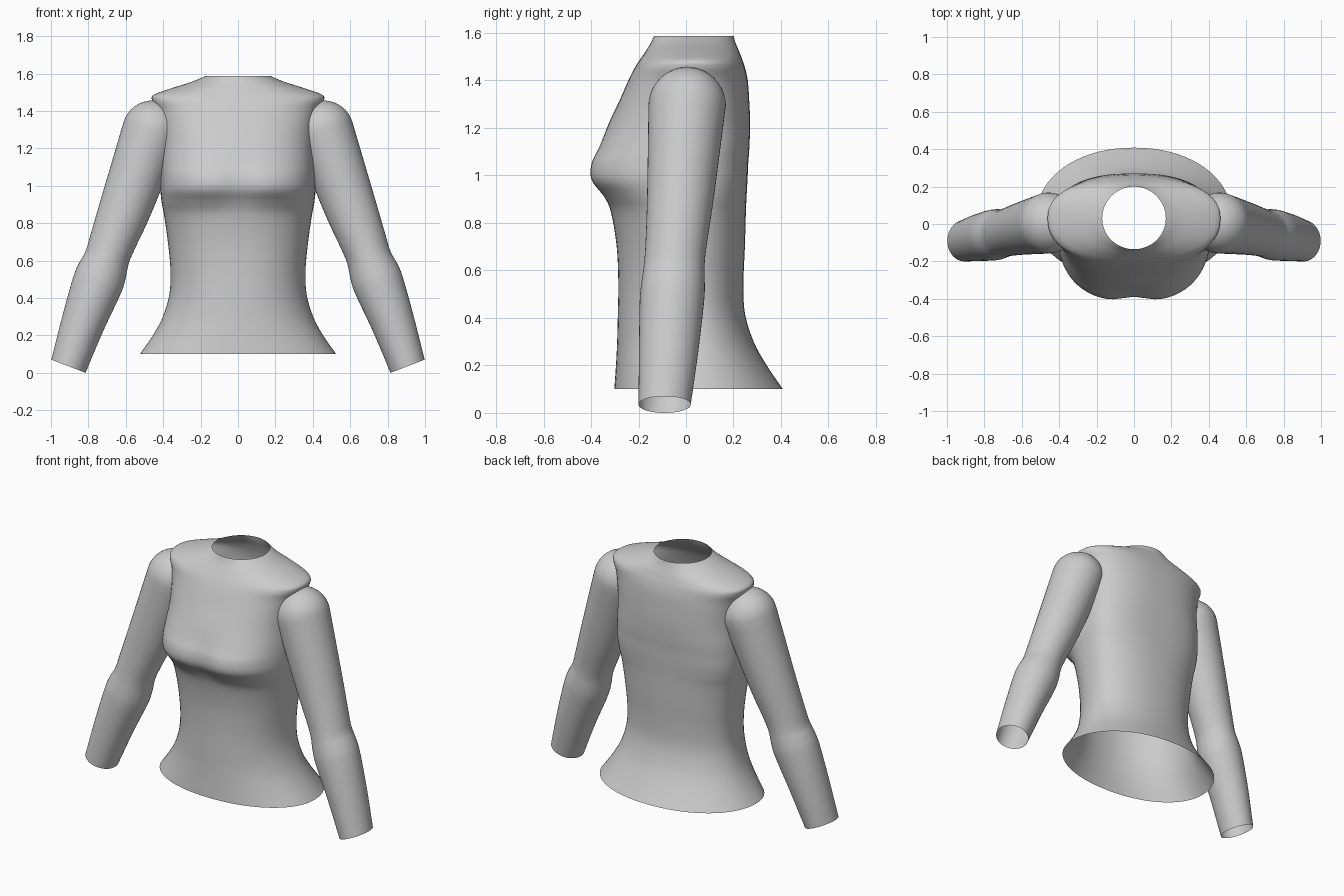
import bpy, bmesh
from math import sin, cos, pi, exp, copysign
from mathutils import Vector

if "Cube" in bpy.data.objects:
    bpy.data.objects.remove(bpy.data.objects["Cube"])


def resample(rows, steps):
    """Catmull-Rom interpolation through rows of numbers."""
    out = []
    for i in range(len(rows) - 1):
        p0, p1 = rows[max(i - 1, 0)], rows[i]
        p2, p3 = rows[i + 1], rows[min(i + 2, len(rows) - 1)]
        for s in range(steps):
            t = s / steps
            out.append([0.5 * (2 * b + (c - a) * t + (2 * a - 5 * b + 4 * c - d) * t * t
                               + (3 * b - a - 3 * c + d) * t ** 3)
                        for a, b, c, d in zip(p0, p1, p2, p3)])
    return out + [list(rows[-1])]


def loft(name, rings, cap_start=False):
    """Skin a list of rings with an equal point count."""
    bm = bmesh.new()
    loops = [[bm.verts.new(p) for p in ring] for ring in rings]
    n = len(loops[0])
    for a, b in zip(loops, loops[1:]):
        for i in range(n):
            j = (i + 1) % n
            bm.faces.new((a[i], a[j], b[j], b[i]))
    if cap_start:
        bm.faces.new(loops[0])
    bmesh.ops.recalc_face_normals(bm, faces=bm.faces)
    for f in bm.faces:
        f.smooth = True
    me = bpy.data.meshes.new(name)
    bm.to_mesh(me)
    bm.free()
    ob = bpy.data.objects.new(name, me)
    bpy.context.collection.objects.link(ob)
    return ob


def spow(v, e):
    return copysign(abs(v) ** e, v)


# Bodice: z, half width, front y, back y, squareness, bust split depth
body = [
    (0.10, 0.525, -0.302, 0.408, 2.1, 0),
    (0.20, 0.455, -0.295, 0.34, 2.1, 0),
    (0.30, 0.402, -0.29, 0.285, 2.1, 0),
    (0.42, 0.367, -0.287, 0.248, 2.15, 0),
    (0.55, 0.361, -0.285, 0.242, 2.2, 0),
    (0.70, 0.375, -0.292, 0.248, 2.25, 0),
    (0.84, 0.395, -0.315, 0.252, 2.35, 0),
    (0.91, 0.408, -0.352, 0.255, 2.5, 0.01),
    (0.98, 0.415, -0.408, 0.259, 2.6, 0.025),
    (1.05, 0.416, -0.408, 0.262, 2.6, 0.022),
    (1.12, 0.414, -0.372, 0.267, 2.6, 0.01),
    (1.22, 0.411, -0.325, 0.270, 2.5, 0),
    (1.32, 0.416, -0.278, 0.266, 2.5, 0),
    (1.40, 0.434, -0.243, 0.26, 2.4, 0),
    (1.455, 0.459, -0.215, 0.248, 2.4, 0),
    (1.485, 0.452, -0.196, 0.238, 2.3, 0),
    (1.515, 0.375, -0.175, 0.227, 2.2, 0),
    (1.555, 0.25, -0.15, 0.21, 2.0, 0),
    (1.588, 0.17, -0.135, 0.20, 2.0, 0),
]
rings = []
for z, hw, yf, yb, sq, dip in resample(body, 5):
    ring = []
    for k in range(72):
        a = 2 * pi * k / 72
        x = hw * spow(cos(a), 2 / sq)
        s = spow(sin(a), 2 / sq)
        y = 0.03 + s * ((yb - 0.03) if s > 0 else (0.03 - yf))
        if s < 0:
            y += dip * exp(-(x / 0.09) ** 2)
        ring.append((x, y, z))
    rings.append(ring)
loft("bodice", rings)

# Sleeve: outer x, outer z, inner x, inner z, front y, back y
arm = [
    (0.612, 1.34, 0.303, 1.25, -0.158, 0.168),
    (0.727, 0.95, 0.46, 0.86, -0.164, 0.117),
    (0.788, 0.74, 0.548, 0.67, -0.171, 0.087),
    (0.815, 0.65, 0.584, 0.585, -0.178, 0.078),
    (0.848, 0.59, 0.602, 0.50, -0.188, 0.079),
    (0.88, 0.515, 0.628, 0.42, -0.195, 0.076),
    (0.94, 0.30, 0.722, 0.22, -0.198, 0.052),
    (0.998, 0.07, 0.815, 0.0, -0.20, 0.02),
]


def arm_ring(row, shrink=1.0, lift=0.0):
    ox, oz, ix, iz, yf, yb = row
    centre = Vector(((ox + ix) / 2, (yf + yb) / 2, (oz + iz) / 2))
    across = Vector((ox - ix, 0, oz - iz)) / 2
    centre += Vector((-across.z, 0, across.x)) * lift
    return [centre + shrink * (across * cos(a) + Vector((0, (yb - yf) / 2 * sin(a), 0)))
            for a in (2 * pi * k / 48 for k in range(48))]


dome = [arm_ring(arm[0], cos(t), sin(t)) for t in (pi / 2 * k / 10 for k in (9.8, 9, 8, 7, 6, 5, 4, 3, 2, 1))]
tube = [arm_ring(r) for r in resample(arm, 5)]
for name, side in (("left_sleeve", 1), ("right_sleeve", -1)):
    loft(name, [[(side * p.x, p.y, p.z) for p in ring] for ring in dome + tube], cap_start=True)
